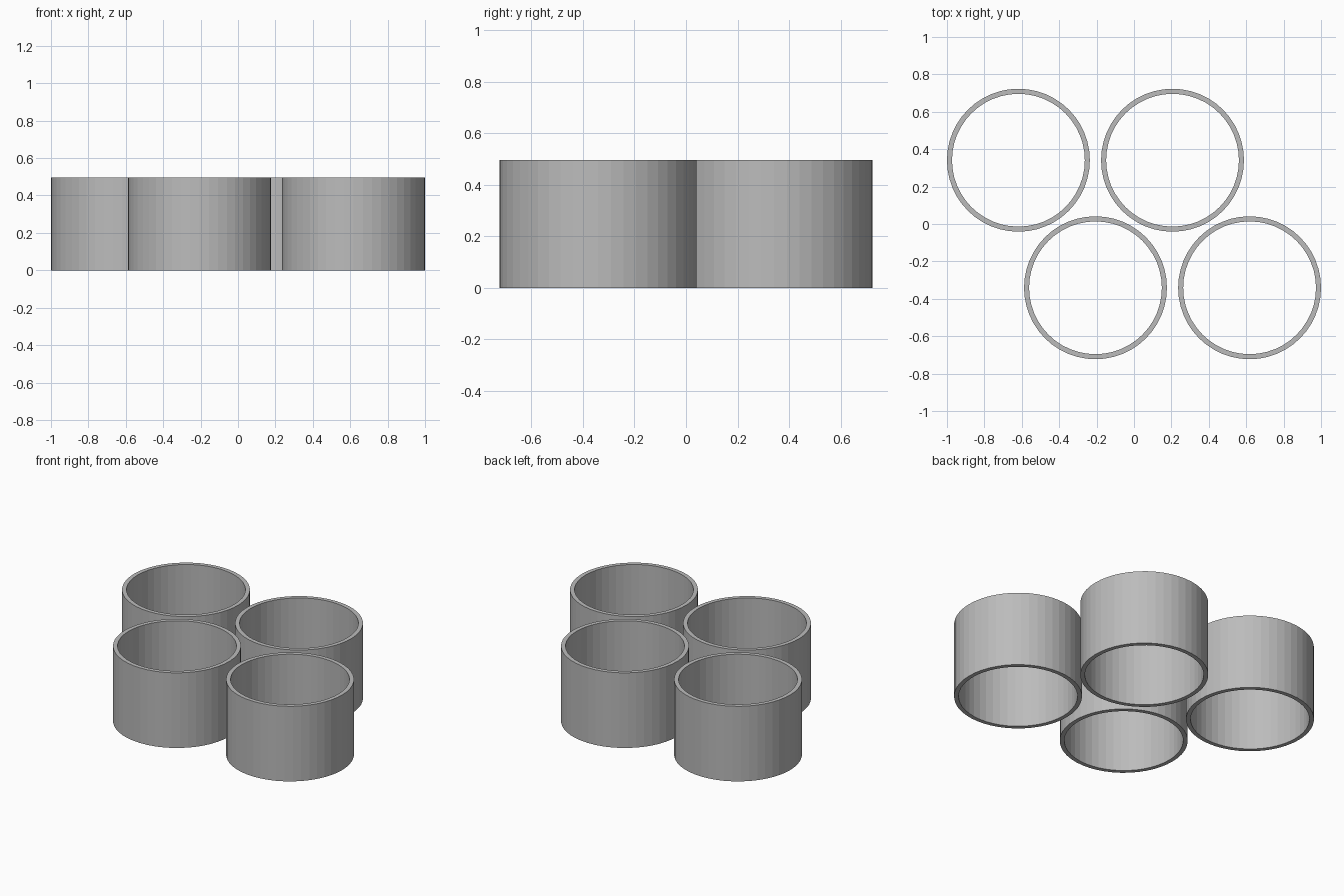
import bpy
import bmesh
from math import cos, sin, tau

cube = bpy.data.objects.get("Cube")
if cube:
    bpy.data.objects.remove(cube, do_unlink=True)

OUTER, INNER, HEIGHT, SIDES = 0.382, 0.355, 0.495, 48

grey = bpy.data.materials.new("plain grey")
grey.use_nodes = True
colour = (0.5, 0.5, 0.5, 1)
grey.diffuse_color = colour
grey.node_tree.nodes["Principled BSDF"].inputs["Base Color"].default_value = colour


def tube_mesh():
    """Open tube swept from a rectangular wall section."""
    bm = bmesh.new()
    section = [(OUTER, 0), (OUTER, HEIGHT), (INNER, HEIGHT), (INNER, 0)]
    loops = []
    for i in range(SIDES):
        a = tau * i / SIDES
        loops.append([bm.verts.new((r * cos(a), r * sin(a), z)) for r, z in section])
    for i, here in enumerate(loops):
        there = loops[(i + 1) % SIDES]
        for k in range(4):
            n = (k + 1) % 4
            bm.faces.new((here[k], there[k], there[n], here[n]))
    bmesh.ops.recalc_face_normals(bm, faces=bm.faces)
    mesh = bpy.data.meshes.new("tube")
    bm.to_mesh(mesh)
    bm.free()
    mesh.materials.append(grey)
    return mesh


# Two staggered rows of two tubes
mesh = tube_mesh()
places = {
    "back_right_tube": (-0.618, 0.341),
    "back_left_tube": (0.206, 0.341),
    "front_right_tube": (-0.206, -0.341),
    "front_left_tube": (0.618, -0.341),
}
for name, (x, y) in places.items():
    tube = bpy.data.objects.new(name, mesh)
    tube.location = (x, y, 0)
    bpy.context.collection.objects.link(tube)
